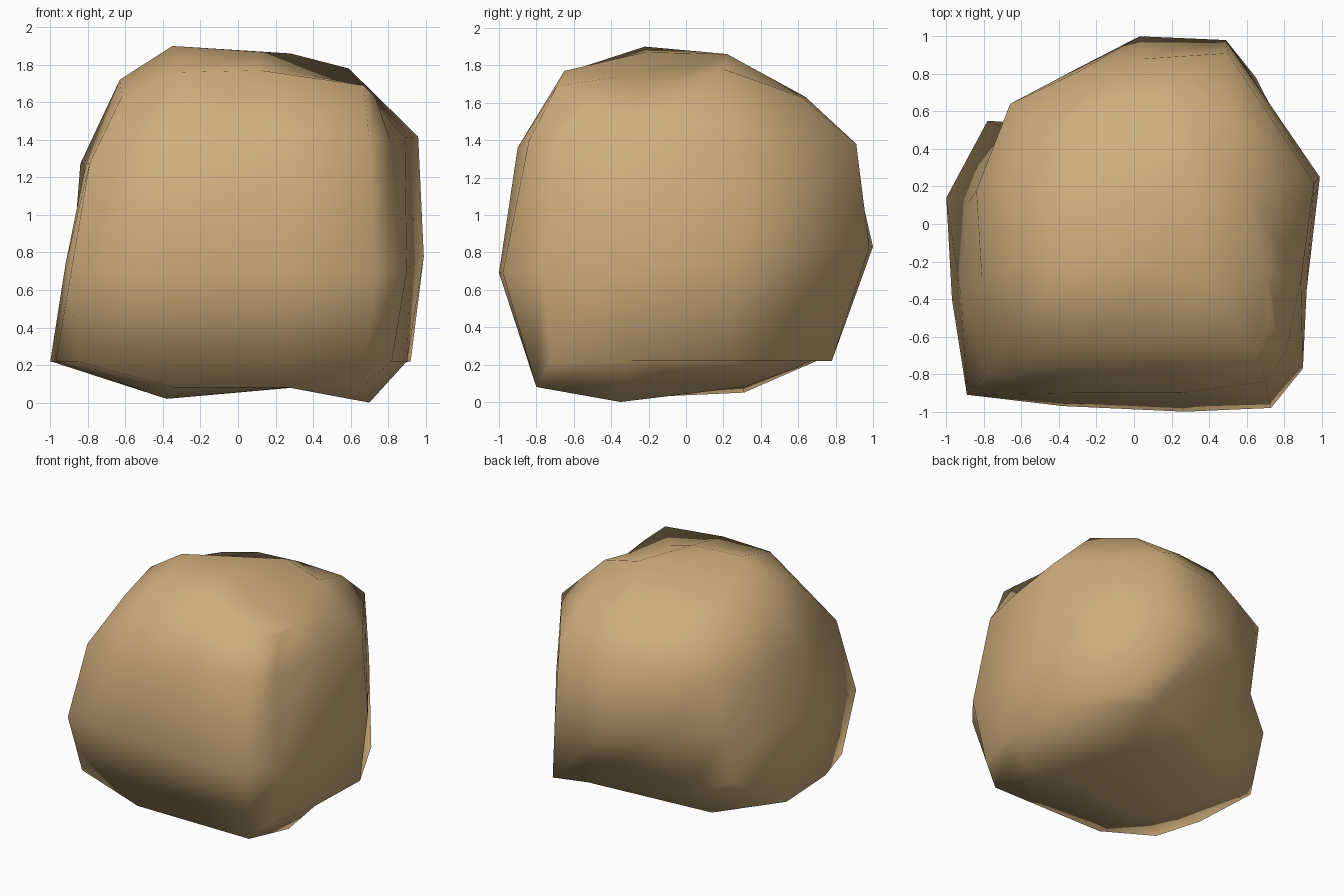
import bpy, bmesh

if "Cube" in bpy.data.objects:
    bpy.data.objects.remove(bpy.data.objects["Cube"])

# Outline of the boulder at four heights, anticlockwise from the front left corner:
# front (4), right bevel and side (3), back right to back left (4), left side (2).
# Each level: height, tilt along x, tilt along y, outline, points off that plane.
LEVELS = [
    (0.22, 0, 0, [(-.86, -.77), (-.34, -.80), (.27, -.80), (.66, -.80), (.82, -.72),
                  (.90, -.30), (.92, .25), (.65, .78), (.39, .70), (-.34, .52),
                  (-.78, .55), (-1, .14), (-.97, -.40)],
     {1: .08, 2: .08, 3: .08, 10: .48}),
    (0.76, 0, .07, [(-.89, -.91), (-.38, -.97), (.27, -1), (.73, -.98), (.90, -.77),
                    (.92, -.35), (.99, .25), (.49, .98), (.03, 1), (-.30, .83),
                    (-.69, .51), (-.88, .12), (-.92, -.40)], {}),
    (1.34, .08, 0, [(-.79, -.80), (-.33, -.90), (.25, -.90), (.70, -.84), (.81, -.68),
                    (.89, -.30), (.96, .22), (.50, .91), (.05, .88), (-.28, .82),
                    (-.66, .64), (-.84, .18), (-.81, -.30)], {}),
    (1.63, 0, 0, [(-.62, -.55), (-.30, -.65), (.12, -.65), (.67, -.69), (.73, -.50),
                  (.70, -.25), (.59, .20), (.50, .62), (.10, .64), (-.25, .60),
                  (-.46, .45), (-.64, .18), (-.63, -.22)],
     {1: 1.76, 2: 1.77, 3: 1.69, 6: 1.78, 12: 1.72}),
]
# Inner points of the caps: front left, front middle, front right, back right, back left
BOTTOM = [(-.38, -.35, .02), (.27, -.35, .08), (.70, -.35, 0), (.30, .31, .08), (-.45, .31, .05)]
TOP = [(-.35, -.22, 1.9), (.10, -.22, 1.87), (.40, -.35, 1.74), (.28, .22, 1.86), (-.33, .22, 1.71)]

bm = bmesh.new()
rings = [[bm.verts.new((x, y, off.get(i, z + tx * x + ty * y)))
          for i, (x, y) in enumerate(outline)]
         for z, tx, ty, outline, off in LEVELS]

# Sides
for low, high in zip(rings, rings[1:]):
    for i in range(len(low)):
        bm.faces.new((low[i - 1], low[i], high[i], high[i - 1]))


# Caps: patches from the outline to the inner points
def cap(ring, inner):
    fl, f1, f2, fr, fb, r1, r2, br, b2, b1, bl, l2, l1 = ring
    a, m, b, c, d = [bm.verts.new(p) for p in inner]
    for f in ((fl, f1, a, l1), (f1, f2, m, a), (f2, fr, b, m), (fr, fb, r1, b),
              (r1, r2, c, b), (r2, br, b2, c), (b2, b1, d, c), (b1, bl, l2, d),
              (l2, l1, a, d), (a, m, c, d), (m, b, c)):
        bm.faces.new(f)


cap(rings[0], BOTTOM)
cap(rings[-1], TOP)
bmesh.ops.recalc_face_normals(bm, faces=bm.faces)
for f in bm.faces:
    f.smooth = True

mesh = bpy.data.meshes.new("boulder")
bm.to_mesh(mesh)
bm.free()
boulder = bpy.data.objects.new("boulder", mesh)
bpy.context.collection.objects.link(boulder)

# Sandstone colour
mat = bpy.data.materials.new("sandstone")
mat.diffuse_color = (0.62, 0.42, 0.20, 1)
mat.use_nodes = True
mat.node_tree.nodes["Principled BSDF"].inputs["Base Color"].default_value = mat.diffuse_color
mesh.materials.append(mat)
